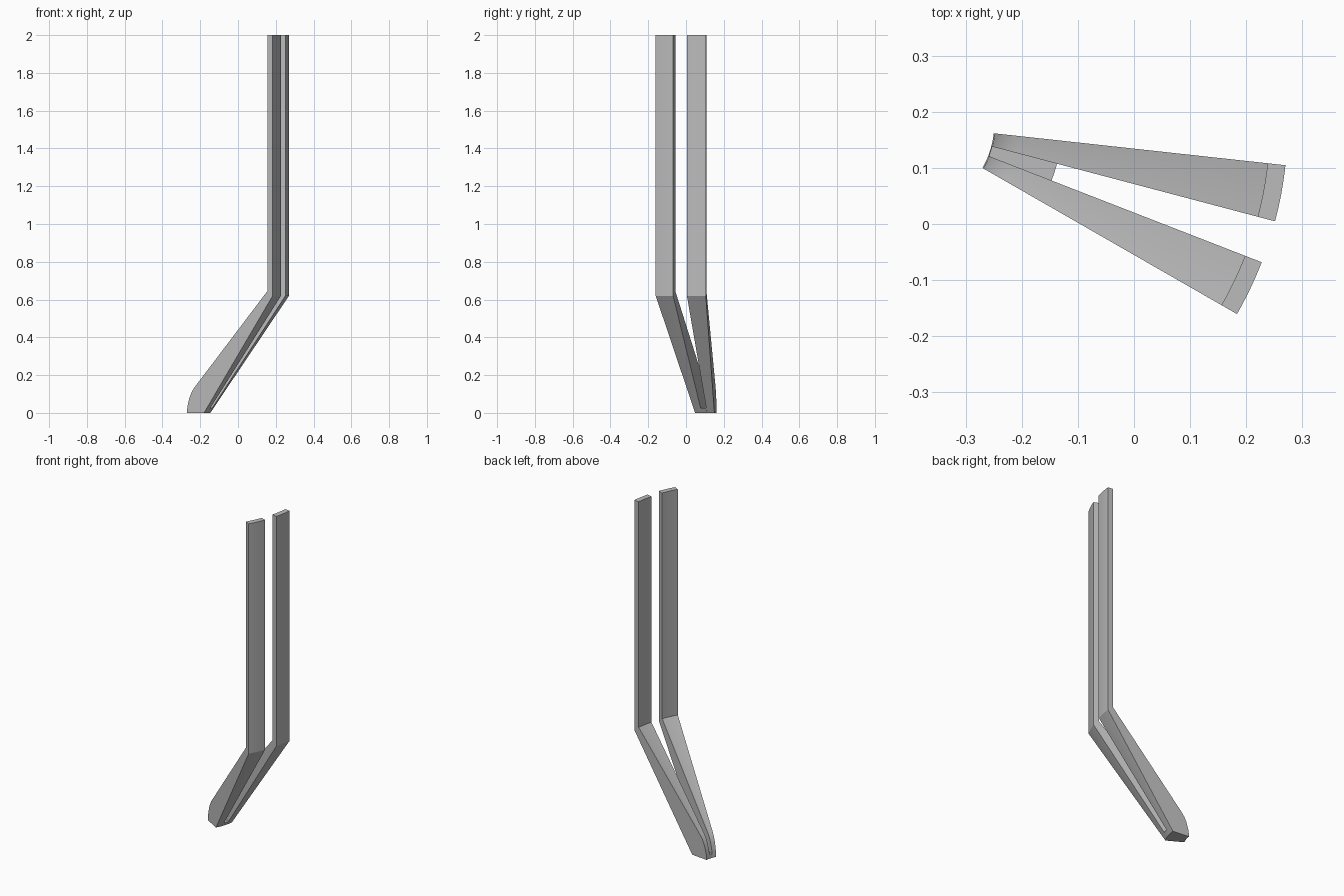
import bpy, bmesh
from math import radians, cos, sin

cube = bpy.data.objects.get("Cube")
if cube:
    bpy.data.objects.remove(cube)

grey = bpy.data.materials.new("plain grey")
grey.use_nodes = True
colour = (0.5, 0.5, 0.5, 1)
grey.diffuse_color = colour
grey.node_tree.nodes["Principled BSDF"].inputs["Base Color"].default_value = colour

AXIS_X, AXIS_Y = -0.408, 0.179


def sweep(name, profile, start, end, steps=12, caps=True):
    """Turn a closed (radius, height) profile about the vertical axis."""
    bm = bmesh.new()
    rings = []
    for i in range(steps + 1):
        a = radians(start + (end - start) * i / steps)
        rings.append([bm.verts.new((AXIS_X + r * cos(a), AXIS_Y + r * sin(a), z))
                      for r, z in profile])
    n = len(profile)
    for a, b in zip(rings, rings[1:]):
        for j in range(n):
            k = (j + 1) % n
            bm.faces.new((a[j], a[k], b[k], b[j]))
    if caps:
        bm.faces.new(rings[0])
        bm.faces.new(rings[-1])
    bmesh.ops.recalc_face_normals(bm, faces=bm.faces)
    mesh = bpy.data.meshes.new(name)
    bm.to_mesh(mesh)
    bm.free()
    mesh.materials.append(grey)
    ob = bpy.data.objects.new(name, mesh)
    bpy.context.collection.objects.link(ob)
    bpy.ops.object.select_all(action="DESELECT")
    ob.select_set(True)
    bpy.context.view_layer.objects.active = ob
    bpy.ops.object.shade_smooth_by_angle(angle=radians(20))
    return ob


# Bent rib: outer edge going up, then the inner edge down to a rounded toe
rib = [(0.263, 0), (0.682, 0.62), (0.682, 2), (0.65, 2), (0.65, 0.645),
       (0.203, 0.133), (0.189, 0.113), (0.177, 0.088), (0.168, 0.06),
       (0.161, 0.03), (0.159, 0)]
sweep("back_rib", rib, -14.8, -6.25)
sweep("front_rib", rib, -29.85, -21.25)

# Thin foot joining the two ribs below the slot
foot = [(0.159, 0), (0.263, 0), (0.28, 0.025), (0.16, 0.025)]
sweep("foot_bridge", foot, -21.25, -14.8, caps=False)
